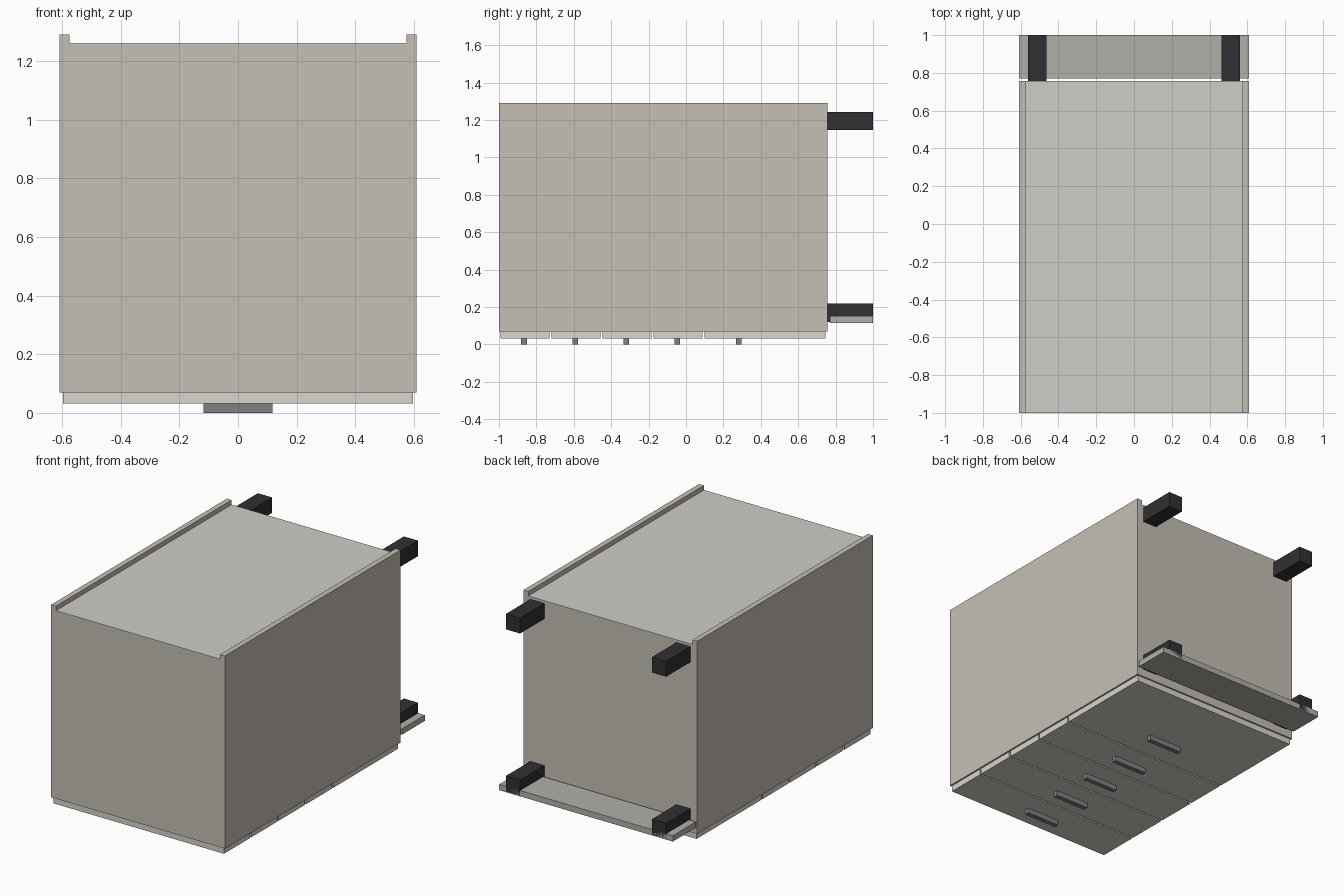
import bpy

if "Cube" in bpy.data.objects:
    bpy.data.objects.remove(bpy.data.objects["Cube"])


def material(name, rgb):
    m = bpy.data.materials.new(name)
    m.diffuse_color = (*rgb, 1)
    m.use_nodes = True
    m.node_tree.nodes["Principled BSDF"].inputs["Base Color"].default_value = m.diffuse_color
    return m


BODY = material("carcass_board", (0.56, 0.52, 0.46))
FRONT = material("front_board", (0.68, 0.67, 0.62))
BACK = material("back_board", (0.62, 0.62, 0.58))
PLINTH = material("plinth_board", (0.44, 0.44, 0.40))
LEG = material("leg_black", (0.03, 0.03, 0.033))
METAL = material("handle_metal", (0.22, 0.22, 0.24))


def box(name, x, y, z, mat, bevel=0):
    """Box spanning the given (min, max) ranges."""
    spans = (x, y, z)
    bpy.ops.mesh.primitive_cube_add(size=1, location=[(a + b) / 2 for a, b in spans])
    ob = bpy.context.object
    ob.name = name
    ob.scale = [b - a for a, b in spans]
    bpy.ops.object.transform_apply(location=False, rotation=False, scale=True)
    ob.data.materials.append(mat)
    if bevel:
        mod = ob.modifiers.new("bevel", "BEVEL")
        mod.width = bevel
        mod.segments = 1
    return ob


W, INNER = 0.608, 0.574        # outer and inner half width
Y0, Y1 = -1.0, 0.757           # cabinet top and bottom (lying on its front)
Z0, ZB, Z1 = 0.07, 1.255, 1.29  # front edge, back panel, rear edge of the sides
T = W - INNER

# Carcass: sides, top, bottom and recessed back
for side, s in (("left", -1), ("right", 1)):
    box(f"{side}_side_panel", sorted((s * INNER, s * W)), (Y0, Y1), (Z0, Z1), BODY)
box("top_panel", (-INNER, INNER), (Y0, Y0 + T), (Z0, ZB), BODY)
box("bottom_panel", (-INNER, INNER), (Y1 - T, Y1), (Z0, ZB), BODY)
box("back_panel", (-INNER, INNER), (Y0, Y1), (ZB, ZB + 0.006), BACK)

# Drawer fronts with bar handles: (start, end, handle centre)
fronts = [(-0.993 + i * 0.273, -0.731 + i * 0.273, -0.866 + i * 0.273) for i in range(4)]
fronts.append((0.099, 0.747, 0.281))
for i, (a, b, h) in enumerate(fronts, 1):
    box(f"drawer_front_{i}", (-0.597, 0.597), (a, b), (0.032, Z0), FRONT)
    box(f"drawer_handle_{i}", (-0.118, 0.118), (h - 0.015, h + 0.015), (0, 0.032), METAL)

# Four feet
for side, s in (("left", -1), ("right", 1)):
    for row, z in (("front", 0.12), ("back", 1.146)):
        box(f"{row}_{side}_leg", sorted((s * 0.462, s * 0.561)), (Y1, 1.0), (z, z + 0.098), LEG)

# Plinth board clipped to the front feet
box("plinth", (-W, W), (0.77, 1.0), (0.115, 0.152), PLINTH)
